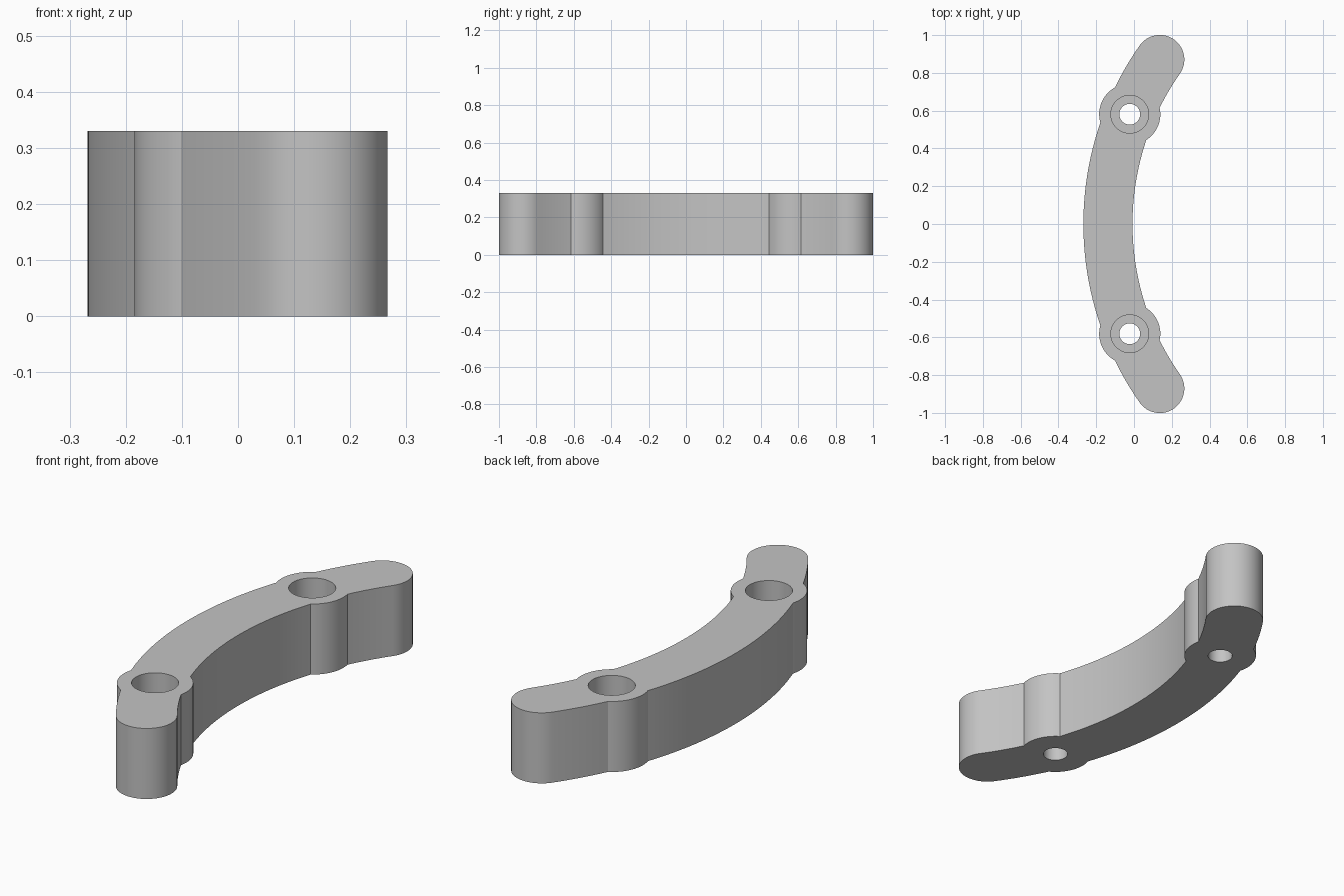
import bpy, bmesh, math
from mathutils import Vector

old = bpy.data.objects.get("Cube")
if old:
    bpy.data.objects.remove(old, do_unlink=True)

HEIGHT = 0.33
R, HALF = 1.518, 0.13                  # centreline radius and half width of the band
CX = R - 0.138                         # centre of curvature
END, BOSS = math.radians(35), math.radians(22.5)
BOSS_R, BORE_R, HOLE_R, FLOOR = 0.162, 0.10, 0.055, 0.16

grey = bpy.data.materials.new("plain grey")
grey.use_nodes = True
colour = (0.55, 0.55, 0.55, 1)
grey.diffuse_color = colour
grey.node_tree.nodes["Principled BSDF"].inputs["Base Color"].default_value = colour


def polar(r, t):
    return Vector((CX - r * math.cos(t), r * math.sin(t)))


def arc(path, centre, end, steps):
    """Extend the path round a centre to an end point, the short way."""
    a, b = path[-1] - centre, end - centre
    start = math.atan2(a.y, a.x)
    turn = math.remainder(math.atan2(b.y, b.x) - start, math.tau)
    for i in range(1, steps + 1):
        t = start + turn * i / steps
        path.append(centre + a.length * Vector((math.cos(t), math.sin(t))))


def boss_spread(r):
    """Angle either side of the boss where its circle meets radius r."""
    return math.acos((R * R + r * r - BOSS_R ** 2) / (2 * R * r))


def new_object(name, bm):
    bmesh.ops.recalc_face_normals(bm, faces=bm.faces)
    mesh = bpy.data.meshes.new(name)
    bm.to_mesh(mesh)
    bm.free()
    mesh.materials.append(grey)
    ob = bpy.data.objects.new(name, mesh)
    bpy.context.collection.objects.link(ob)
    return ob


# Half outline: outer edge with boss, round end, inner edge with boss
outer, inner = R + HALF, R - HALF
centre, boss, cap = Vector((CX, 0)), polar(R, BOSS), polar(R, END)
do, di = boss_spread(outer), boss_spread(inner)
tip = cap + HALF * Vector((math.sin(END), math.cos(END)))
half = [polar(outer, 0)]
arc(half, centre, polar(outer, BOSS - do), 16)
arc(half, boss, polar(outer, BOSS + do), 16)
arc(half, centre, polar(outer, END), 8)
arc(half, cap, tip, 16)
arc(half, cap, polar(inner, END), 16)
arc(half, centre, polar(inner, BOSS + di), 8)
arc(half, boss, polar(inner, BOSS - di), 16)
arc(half, centre, polar(inner, 0), 16)
outline = half + [Vector((p.x, -p.y)) for p in half[-2:0:-1]]

# Curved bracket body
bm = bmesh.new()
face = bm.faces.new([bm.verts.new((p.x, p.y, 0)) for p in outline])
top = bmesh.ops.extrude_face_region(bm, geom=[face])["geom"]
bmesh.ops.translate(bm, vec=(0, 0, HEIGHT),
                    verts=[v for v in top if isinstance(v, bmesh.types.BMVert)])
body = new_object("curved_bracket", bm)

# Stepped screw holes: narrow through hole with a wide counterbore
profile = [(HOLE_R, -0.1), (HOLE_R, FLOOR), (BORE_R, FLOOR), (BORE_R, HEIGHT + 0.1)]
SIDES = 48
for side in (1, -1):
    bm = bmesh.new()
    rings = []
    for r, z in profile:
        rings.append([bm.verts.new((boss.x + r * math.cos(math.tau * i / SIDES),
                                    side * boss.y + r * math.sin(math.tau * i / SIDES), z))
                      for i in range(SIDES)])
    for low, high in zip(rings, rings[1:]):
        for i in range(SIDES):
            j = (i + 1) % SIDES
            bm.faces.new((low[i], low[j], high[j], high[i]))
    bm.faces.new(rings[0])
    bm.faces.new(rings[-1])
    cutter = new_object("screw_hole_cutter", bm)
    cutter.hide_render = True
    mod = body.modifiers.new("screw hole", 'BOOLEAN')
    mod.operation, mod.solver, mod.object = 'DIFFERENCE', 'EXACT', cutter
    bpy.context.view_layer.objects.active = body
    bpy.ops.object.modifier_apply(modifier=mod.name)
    bpy.data.objects.remove(cutter, do_unlink=True)

# Smooth curved walls, crisp rims
bpy.ops.object.select_all(action='DESELECT')
body.select_set(True)
bpy.context.view_layer.objects.active = body
bpy.ops.object.shade_smooth_by_angle(angle=math.radians(30))
